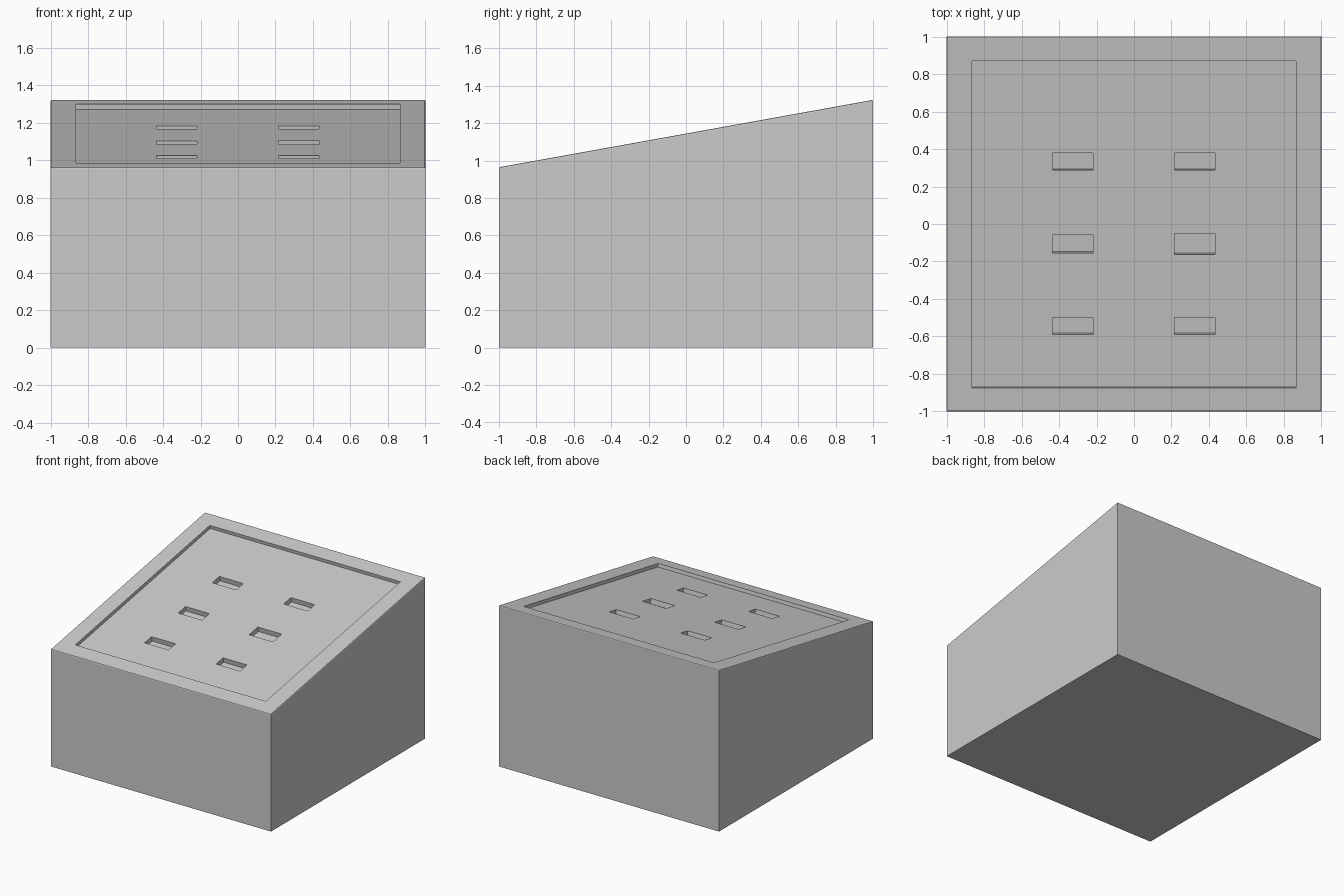
import bpy, bmesh, math
from mathutils import Matrix, Vector

if "Cube" in bpy.data.objects:
    bpy.data.objects.remove(bpy.data.objects["Cube"])

SLOPE = 0.18
MID = 1.144
ANGLE = math.atan(SLOPE)
NORMAL = Vector((0, -math.sin(ANGLE), math.cos(ANGLE)))


def make_object(name, bm):
    bmesh.ops.recalc_face_normals(bm, faces=bm.faces[:])
    mesh = bpy.data.meshes.new(name)
    bm.to_mesh(mesh)
    bm.free()
    ob = bpy.data.objects.new(name, mesh)
    bpy.context.collection.objects.link(ob)
    return ob


def add_pocket(bm, x0, x1, y0, y1, surface, depth, rise):
    # Block square to the sloped panel; y is read where it meets the given surface
    y, z = (y0 + y1) / 2, 0
    z = MID + SLOPE * y - surface / math.cos(ANGLE)
    centre = Vector(((x0 + x1) / 2, y, z)) + NORMAL * (rise - depth) / 2
    size = Matrix.Diagonal((x1 - x0, (y1 - y0) / math.cos(ANGLE), rise + depth, 1))
    bmesh.ops.create_cube(bm, size=1, matrix=Matrix.Translation(centre)
                          @ Matrix.Rotation(ANGLE, 4, 'X') @ size)


# Wedge-shaped body with a slightly eased top rim
bm = bmesh.new()
bmesh.ops.create_cube(bm, size=2)
for v in bm.verts:
    v.co.z = MID + SLOPE * v.co.y if v.co.z > 0 else 0
rim = [e for e in bm.edges if all(v.co.z > 0.5 for v in e.verts)]
bmesh.ops.bevel(bm, geom=rim, offset=0.008, segments=2, profile=0.5, affect='EDGES')
body = make_object("console_body", bm)

# Shallow panel recess
bm = bmesh.new()
add_pocket(bm, -0.865, 0.865, -0.875, 0.87, 0, 0.028, 0.2)
recess = make_object("panel_recess_cutter", bm)

# Six small slots sunk into the panel floor
bm = bmesh.new()
for x0, rows in ((-0.435, ((-0.59, -0.5), (-0.155, -0.06), (0.287, 0.38))),
                 (0.215, ((-0.59, -0.5), (-0.163, -0.05), (0.287, 0.38)))):
    for y0, y1 in rows:
        add_pocket(bm, x0, x0 + 0.217, y0, y1, 0.028, 0.04, 0.02)
slots = make_object("slot_cutter", bm)

for cutter in (recess, slots):
    mod = body.modifiers.new(cutter.name, 'BOOLEAN')
    mod.operation = 'DIFFERENCE'
    mod.solver = 'EXACT'
    mod.object = cutter
    cutter.hide_render = True
    cutter.display_type = 'WIRE'
